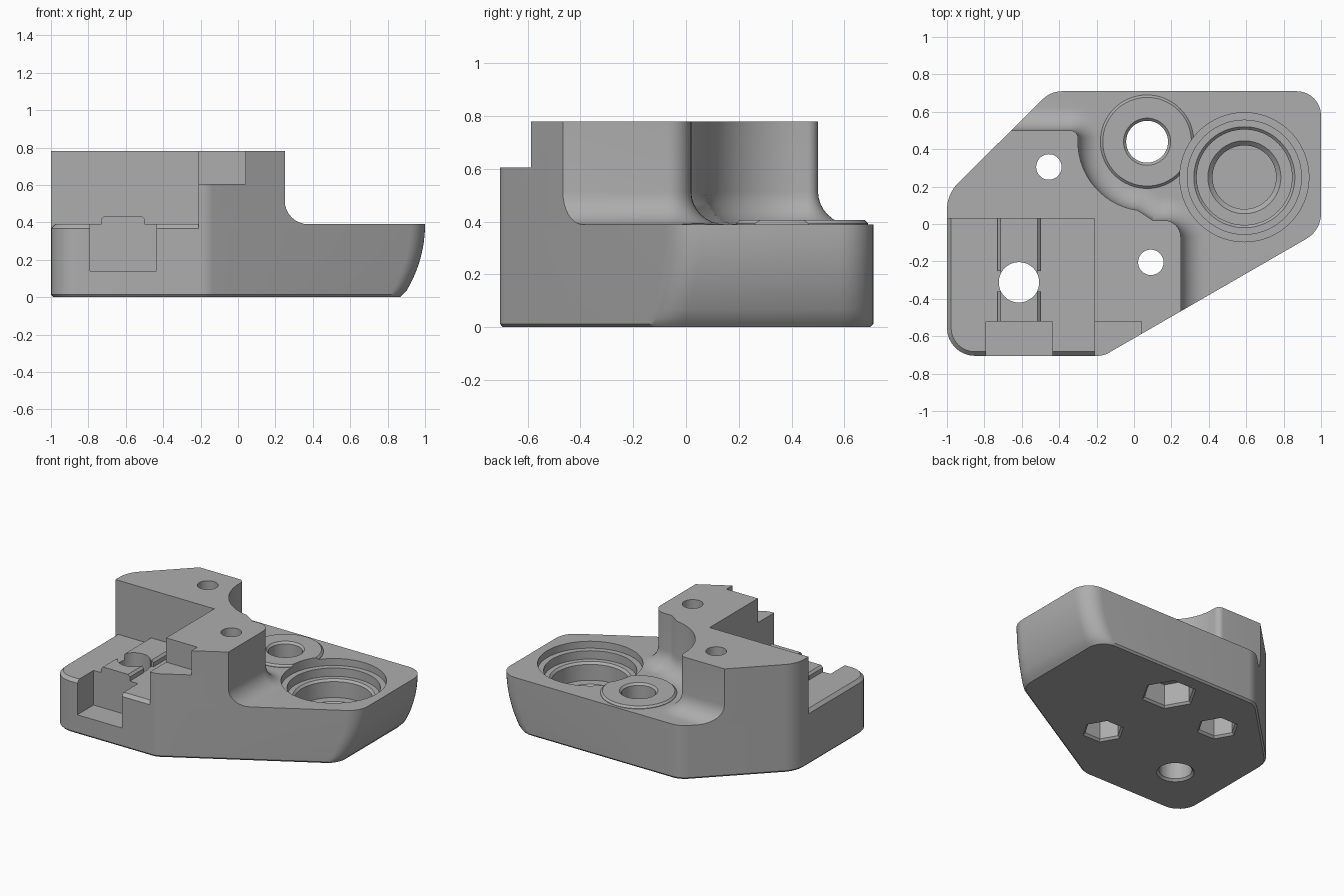
import bpy, bmesh
from math import sin, cos, tan, pi, sqrt, radians
from mathutils import Vector

cube = bpy.data.objects.get("Cube")
if cube:
    bpy.data.objects.remove(cube)

grey = bpy.data.materials.new("mid_grey")
grey.use_nodes = True
grey.diffuse_color = (0.42, 0.42, 0.42, 1)
grey.node_tree.nodes["Principled BSDF"].inputs["Base Color"].default_value = (0.42, 0.42, 0.42, 1)

TOP, BASE, PLINTH_R = 0.78, 0.39, 0.69


def rounded(points, steps=8):
    """Closed outline from (x, y, corner radius) points."""
    out = []
    for i, (x, y, r) in enumerate(points):
        p = Vector((x, y))
        if not r:
            out.append(p)
            continue
        a = (Vector(points[i - 1][:2]) - p).normalized()
        b = (Vector(points[(i + 1) % len(points)][:2]) - p).normalized()
        half = a.angle(b) / 2
        mid = p + (a + b).normalized() * (r / sin(half))
        start = p + a * (r / tan(half)) - mid
        end = p + b * (r / tan(half)) - mid
        turn = start.angle_signed(end)
        for k in range(steps + 1):
            t = -turn * k / steps
            out.append(mid + Vector((start.x * cos(t) - start.y * sin(t),
                                     start.x * sin(t) + start.y * cos(t))))
    return out


def offset(outline, d):
    """Move a counter-clockwise outline outward by d with mitred corners."""
    out = []
    for i, p in enumerate(outline):
        e1 = (p - outline[i - 1]).normalized()
        e2 = (outline[(i + 1) % len(outline)] - p).normalized()
        n1, n2 = Vector((e1.y, -e1.x)), Vector((e2.y, -e2.x))
        out.append(p + (n1 + n2) * (d / (1 + n1.dot(n2))))
    return out


def loft(name, rings):
    """Solid through (outline, z) rings of equal count."""
    bm = bmesh.new()
    loops = [[bm.verts.new((p[0], p[1], z)) for p in ring] for ring, z in rings]
    n = len(loops[0])
    for lo, hi in zip(loops, loops[1:]):
        for i in range(n):
            bm.faces.new((lo[i], lo[(i + 1) % n], hi[(i + 1) % n], hi[i]))
    bm.faces.new(loops[0][::-1])
    bm.faces.new(loops[-1])
    bmesh.ops.recalc_face_normals(bm, faces=bm.faces)
    mesh = bpy.data.meshes.new(name)
    bm.to_mesh(mesh)
    bm.free()
    mesh.materials.append(grey)
    obj = bpy.data.objects.new(name, mesh)
    bpy.context.collection.objects.link(obj)
    return obj


def turned(name, centre, profile, sides=64):
    """Solid of revolution from (radius, z) pairs, lowest first."""
    cx, cy = centre
    return loft(name, [([(cx + r * cos(2 * pi * i / sides), cy + r * sin(2 * pi * i / sides))
                         for i in range(sides)], z) for r, z in profile])


def box(name, x0, x1, y0, y1, z0, z1):
    ring = [(x0, y0), (x1, y0), (x1, y1), (x0, y1)]
    return loft(name, [(ring, z0), (ring, z1)])


def combine(target, tool, operation):
    mod = target.modifiers.new(operation, "BOOLEAN")
    mod.operation, mod.object, mod.solver = operation, tool, "EXACT"
    bpy.context.view_layer.objects.active = target
    bpy.ops.object.modifier_apply(modifier=mod.name)
    bpy.data.objects.remove(tool)


def footprint(right):
    """Plan outline whose right end sits at the given x."""
    return rounded([(-1, -0.705, 0.15), (-0.163, -0.705, 0.12),
                    (right, -0.034 - (1 - right) * tan(radians(30)), 0.155),
                    (right, 0.71, 0.13), (-0.445, 0.71, 0.15), (-1, 0.16, 0.2)])


# Raised block with a scoop beside the rod hole and a filleted foot
ROD, BEARING = (0.07, 0.44), (0.59, 0.25)
scoop = [(ROD[0] + 0.37 * cos(radians(a)), ROD[1] + 0.37 * sin(radians(a)), 0)
         for a in range(262, 183, -6)]
block = rounded([(-1.5, -1.5, 0), (0.25, -1.5, 0), (0.25, 0.02, 0.09), (0.10, 0.02, 0)]
                + scoop + [(-0.30, 0.5, 0.04), (-1.5, 0.5, 0)])
FOOT = 0.125
rings = [(offset(block, FOOT), 0.3)]
for k in range(9):
    a = pi / 2 * k / 8
    rings.append((offset(block, FOOT * (1 - sin(a))), BASE + FOOT * (1 - cos(a))))
rings.append((block, TOP))
body = loft("bracket_body", rings)
combine(body, box("slab", -2, 2, -2, 2, -0.5, BASE), "UNION")

# Outer shape: curved right end and a thin chamfer underneath
rings = []
for k in range(13):
    z = BASE * k / 12
    right = 1 - PLINTH_R + sqrt(PLINTH_R ** 2 - (BASE - z) ** 2)
    if k == 0:
        rings.append((offset(footprint(right), -0.012), 0))
        z = 0.013
    rings.append((footprint(right), z))
rings.append((footprint(1), 1))
combine(body, loft("envelope", rings), "INTERSECT")

# Front left shelf with a chamfered rim
shelf = box("shelf_cutter", -1.5, -0.21, -1.5, 0.03, 0.36, 1.5)
full = footprint(1)
combine(shelf, loft("rim", [(offset(full, 0.018), 0.35), (offset(full, -0.022), BASE)]), "DIFFERENCE")
combine(body, shelf, "DIFFERENCE")

# Ridge along the shelf, chamfered along its top, with a gap beside the hole
for y0, y1 in ((-0.56, -0.36), (-0.25, 0.06)):
    combine(body, loft("ridge", [([(-0.73 + i, y0), (-0.50 - i, y0), (-0.50 - i, y1), (-0.73 + i, y1)], z)
                                 for i, z in ((0, 0.33), (0, 0.42), (0.015, 0.435))]), "UNION")
combine(body, box("ridge_core", -0.715, -0.515, -0.45, -0.2, 0.3, 0.434), "UNION")

# Square slot in the front and step in the block
combine(body, box("slot_cutter", -0.79, -0.435, -1, -0.52, 0.14, 1), "DIFFERENCE")
combine(body, box("step_cutter", -0.3, 0.04, -1, -0.52, 0.605, 1), "DIFFERENCE")

# Rod boss
combine(body, turned("boss", ROD, [(0.25, 0.3), (0.25, 0.393), (0.237, 0.406)]), "UNION")

# Stepped bearing seat
combine(body, turned("bearing_cutter", BEARING, [
    (0.17, 0.06), (0.17, 0.125), (0.195, 0.15), (0.255, 0.15), (0.255, 0.265), (0.27, 0.28),
    (0.305, 0.28), (0.305, 0.34), (0.345, 0.34), (0.345, 0.6)], 96), "DIFFERENCE")

# Through holes, with hexagonal nut pockets underneath
for centre, r, hexagon in ((ROD, 0.112, 0.17), ((-0.455, 0.305), 0.068, 0.125),
                           ((0.09, -0.205), 0.068, 0.125), ((-0.615, -0.312), 0.108, 0)):
    combine(body, turned("hole_cutter", centre, [(r, -0.2), (r, 1)], 48), "DIFFERENCE")
    if hexagon:
        combine(body, turned("nut_cutter", centre, [
            (hexagon + 0.03, -0.015), (hexagon, 0.015), (hexagon, 0.17)], 6), "DIFFERENCE")
    else:
        combine(body, turned("mouth_cutter", centre, [(r + 0.03, -0.015), (r - 0.005, 0.02)], 48), "DIFFERENCE")
combine(body, turned("rod_chamfer", ROD, [(0.1, 0.38), (0.14, 0.42)]), "DIFFERENCE")

for obj in bpy.context.selected_objects:
    obj.select_set(False)
body.select_set(True)
bpy.context.view_layer.objects.active = body
bpy.ops.object.shade_smooth_by_angle(angle=radians(28))
